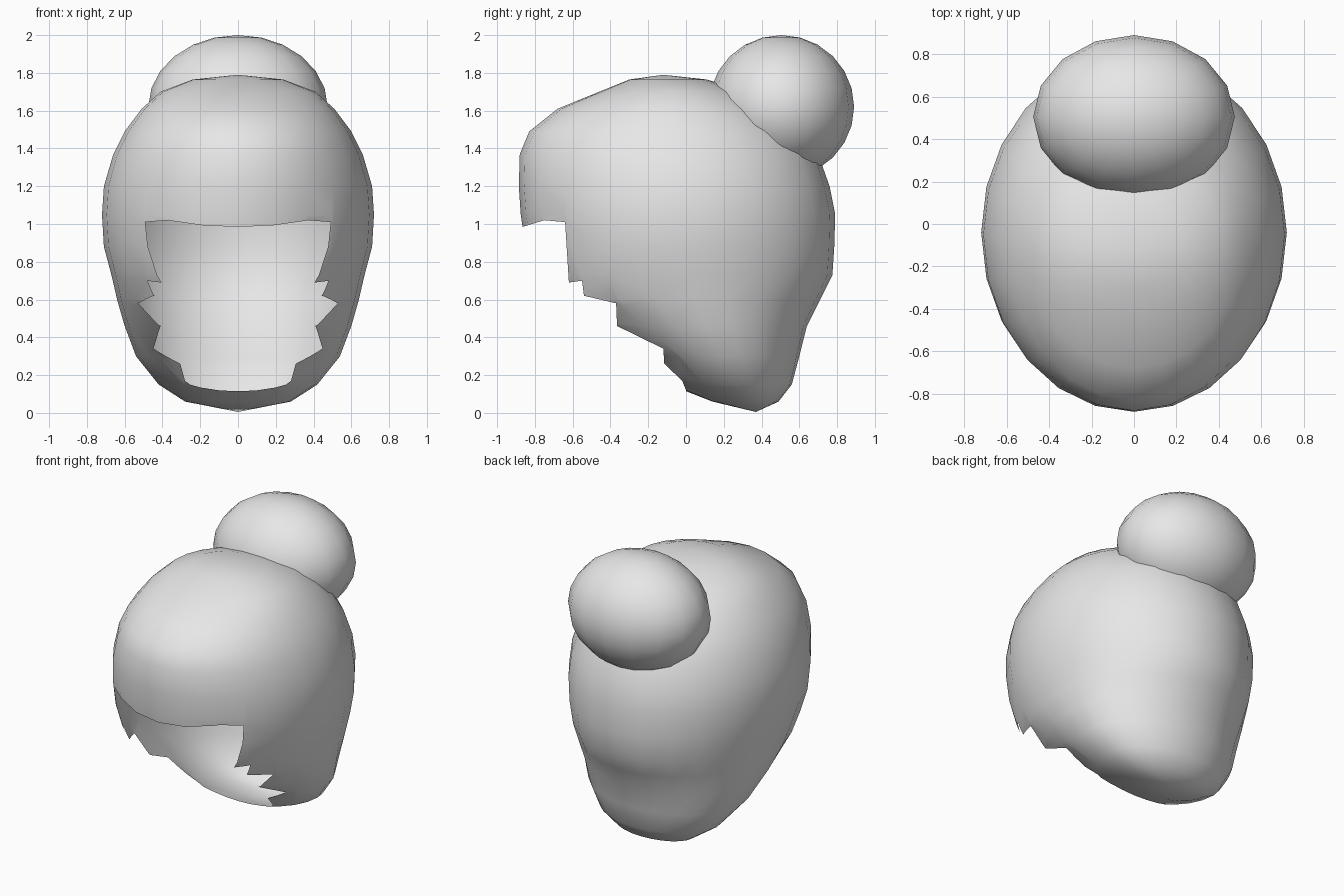
import bpy, bmesh, math
from mathutils import Vector

cube = bpy.data.objects.get("Cube")
if cube:
    bpy.data.objects.remove(cube)

hair = bpy.data.materials.new("light_grey_hair")
hair.use_nodes = True
GREY = (0.8, 0.8, 0.8, 1)
hair.diffuse_color = GREY
hair.node_tree.nodes["Principled BSDF"].inputs["Base Color"].default_value = GREY


def finish(bm, name):
    mesh = bpy.data.meshes.new(name)
    bm.to_mesh(mesh)
    bm.free()
    mesh.materials.append(hair)
    mesh.shade_smooth()
    obj = bpy.data.objects.new(name, mesh)
    bpy.context.collection.objects.link(obj)
    return obj


# Hair shell: rings of (height, half width, front y, back y, y of widest point)
RINGS = [
    (0.06, 0.28, 0.14, 0.49, 0.33),
    (0.15, 0.42, -0.09, 0.56, 0.27),
    (0.30, 0.54, -0.24, 0.60, 0.18),
    (0.46, 0.60, -0.54, 0.64, 0.10),
    (0.60, 0.64, -0.75, 0.71, 0.04),
    (0.73, 0.67, -0.82, 0.775, 0.0),
    (0.88, 0.71, -0.85, 0.785, -0.03),
    (1.05, 0.72, -0.875, 0.79, -0.04),
    (1.20, 0.71, -0.885, 0.76, -0.05),
    (1.37, 0.66, -0.88, 0.70, -0.06),
    (1.49, 0.60, -0.83, 0.62, -0.07),
    (1.61, 0.51, -0.68, 0.49, -0.08),
    (1.70, 0.41, -0.46, 0.32, -0.09),
    (1.765, 0.24, -0.30, 0.11, -0.10),
]
SIDES = 24
bm = bmesh.new()
loops = []
for z, half, front, back, mid in RINGS:
    loop = []
    for i in range(SIDES):
        a = math.tau * i / SIDES
        depth = back - mid if math.sin(a) > 0 else mid - front
        loop.append(bm.verts.new((half * math.cos(a), mid + depth * math.sin(a), z)))
    loops.append(loop)
bottom = bm.verts.new((0, 0.37, 0.005))
top = bm.verts.new((0, -0.12, 1.79))
for i in range(SIDES):
    j = (i + 1) % SIDES
    for low, high in zip(loops, loops[1:]):
        bm.faces.new((low[i], low[j], high[j], high[i]))
    bm.faces.new((bottom, loops[0][j], loops[0][i]))
    bm.faces.new((top, loops[-1][i], loops[-1][j]))
bmesh.ops.recalc_face_normals(bm, faces=bm.faces[:])

# Face opening: a jagged line of (y, z) from the fringe down to the nape
HAIRLINE = [
    (-1.0, 0.96), (-0.88, 0.98), (-0.75, 1.02), (-0.64, 1.01), (-0.62, 0.69),
    (-0.55, 0.70), (-0.54, 0.62), (-0.37, 0.58), (-0.365, 0.46), (-0.12, 0.34),
    (-0.115, 0.26), (-0.02, 0.17), (0.0, 0.12), (0.005, -0.1),
]


def hairline_height(y):
    for (y0, z0), (y1, z1) in zip(HAIRLINE, HAIRLINE[1:]):
        if y0 <= y <= y1:
            return z0 + (z1 - z0) * (y - y0) / (y1 - y0)
    return -1


for (y0, z0), (y1, z1) in zip(HAIRLINE, HAIRLINE[1:]):
    near = []
    for f in bm.faces:
        ys = [v.co.y for v in f.verts]
        zs = [v.co.z for v in f.verts]
        if min(ys) <= y1 and max(ys) >= y0 and min(zs) <= max(z0, z1) and max(zs) >= min(z0, z1):
            near.append(f)
    edges = {e for f in near for e in f.edges}
    verts = {v for f in near for v in f.verts}
    bmesh.ops.bisect_plane(bm, geom=near + list(edges) + list(verts), dist=1e-5,
                           plane_co=(0, y0, z0), plane_no=Vector((0, z0 - z1, y1 - y0)))
inside = []
for f in bm.faces:
    c = f.calc_center_median()
    if c.z < hairline_height(c.y):
        inside.append(f)
bmesh.ops.delete(bm, geom=inside, context='FACES')
finish(bm, "hair_shell")

# Bun at the upper back of the head
bm = bmesh.new()
bmesh.ops.create_uvsphere(bm, u_segments=16, v_segments=12, radius=1)
bmesh.ops.scale(bm, verts=bm.verts[:], vec=(0.475, 0.385, 0.38))
bun = finish(bm, "hair_bun")
bun.location = (0, 0.505, 1.62)
